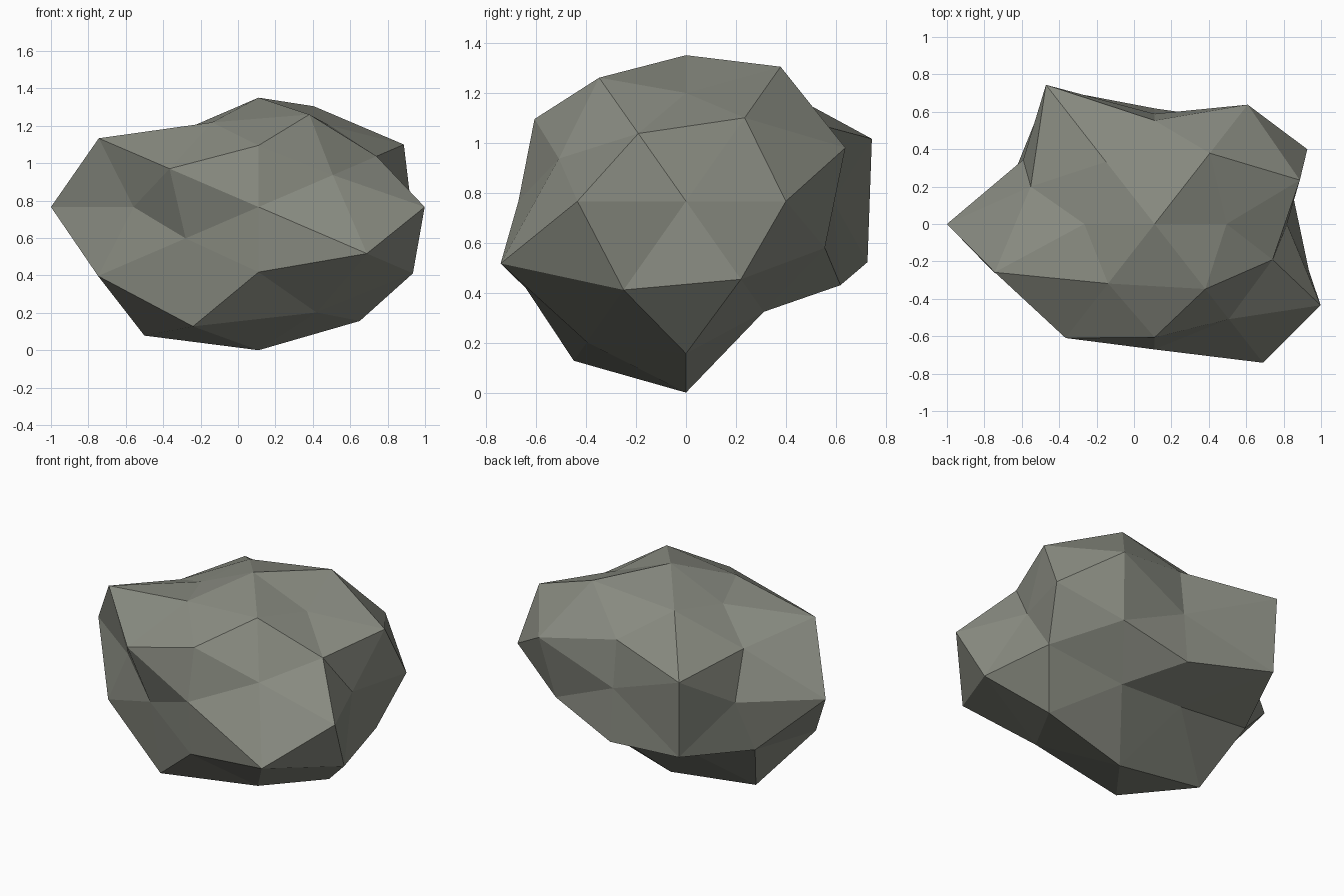
import bpy
import bmesh
from mathutils import Vector

cube = bpy.data.objects.get("Cube")
if cube:
    bpy.data.objects.remove(cube, do_unlink=True)

GOLDEN = (1 + 5 ** 0.5) / 2
CENTRE = Vector((0.11, 0, 0.766))
STRETCH = Vector((1.2, 0.95, 0.835))

# Each family: one direction, then the radius for every mirrored copy of it,
# positive side before negative side, x slowest and z fastest
FAMILIES = [
    # poles on the three axes
    ((1, 0, 0), (0.59, 0.925)),
    ((0, 1, 0), (0.62, 0.706)),
    ((0, 0, 1), (0.7, 0.917)),
    # corners of the icosahedron
    ((1, 0, GOLDEN), (0.61, 0.858, 0.595, 0.968)),
    ((0, GOLDEN, 1), (0.685, 0.765, 0.75, 0.793)),
    ((GOLDEN, 1, 0), (0.8, 0.87, 0.688, 0.655)),
    # middles of its slanted edges
    ((1, GOLDEN, GOLDEN + 1),
     (0.797, 0.655, 0.732, 0.835, 0.7, 0.61, 0.67, 0.945)),
    ((GOLDEN, GOLDEN + 1, 1),
     (0.83, 0.723, 0.662, 0.965, 0.968, 0.945, 0.793, 0.65)),
    ((GOLDEN + 1, 1, GOLDEN),
     (0.8, 0.748, 0.65, 0.85, 0.682, 0.79, 0.88, 0.884)),
]


def sides(value):
    """Both mirrored values, or a single zero."""
    return (value, -value) if value else (0,)


def mirrored(direction):
    """All mirrored copies of a direction, on the unit sphere."""
    dx, dy, dz = direction
    return [Vector((x, y, z)).normalized()
            for x in sides(dx) for y in sides(dy) for z in sides(dz)]


def flat_material(name, colour):
    mat = bpy.data.materials.new(name)
    mat.use_nodes = True
    mat.diffuse_color = colour
    shader = next(n for n in mat.node_tree.nodes if n.type == "BSDF_PRINCIPLED")
    shader.inputs["Base Color"].default_value = colour
    shader.inputs["Roughness"].default_value = 0.9
    return mat


# Faceted ball: the hull of the unit directions gives the triangles
bm = bmesh.new()
radius_of = {}
for direction, radii in FAMILIES:
    for unit, radius in zip(mirrored(direction), radii):
        radius_of[bm.verts.new(unit)] = radius
bmesh.ops.convex_hull(bm, input=list(bm.verts))
bmesh.ops.recalc_face_normals(bm, faces=list(bm.faces))

# Push each corner in or out to make the lumpy boulder
for vert, radius in radius_of.items():
    vert.co = CENTRE + vert.co * STRETCH * radius

mesh = bpy.data.meshes.new("boulder")
bm.to_mesh(mesh)
bm.free()
mesh.materials.append(flat_material("grey_stone", (0.25, 0.26, 0.22, 1)))
boulder = bpy.data.objects.new("boulder", mesh)
bpy.context.collection.objects.link(boulder)
